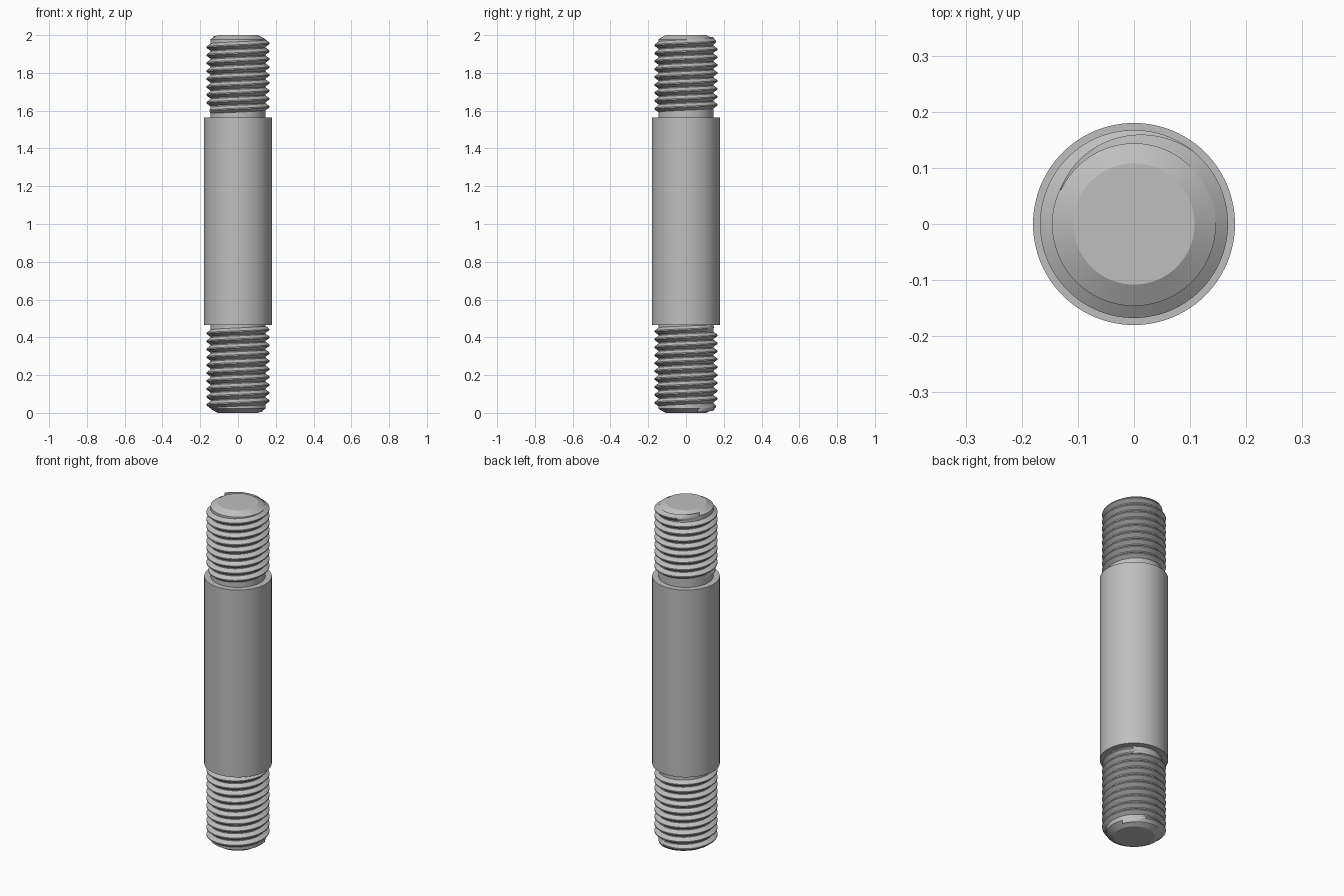
import bpy, bmesh, math

if "Cube" in bpy.data.objects:
    bpy.data.objects.remove(bpy.data.objects["Cube"])

SEGS = 96
CORE, CREST, SHANK, TIP = 0.146, 0.1675, 0.18, 0.108
PITCH = 0.042

steel = bpy.data.materials.new("grey steel")
steel.diffuse_color = (0.52, 0.52, 0.52, 1)
steel.use_nodes = True
steel.node_tree.nodes["Principled BSDF"].inputs["Base Color"].default_value = steel.diffuse_color


def finish(bm, name, angle):
    """Turn a bmesh into a shaded object."""
    bmesh.ops.recalc_face_normals(bm, faces=bm.faces[:])
    mesh = bpy.data.meshes.new(name)
    bm.to_mesh(mesh)
    bm.free()
    mesh.materials.append(steel)
    obj = bpy.data.objects.new(name, mesh)
    bpy.context.collection.objects.link(obj)
    bpy.ops.object.select_all(action='DESELECT')
    obj.select_set(True)
    bpy.context.view_layer.objects.active = obj
    bpy.ops.object.shade_smooth_by_angle(angle=math.radians(angle))
    return obj


def lathe(name, profile):
    """Revolve (radius, height) points around z and cap both ends."""
    bm = bmesh.new()
    rings = []
    for r, z in profile:
        rings.append([bm.verts.new((r * math.cos(a), r * math.sin(a), z))
                      for a in (2 * math.pi * i / SEGS for i in range(SEGS))])
    for low, high in zip(rings, rings[1:]):
        for i in range(SEGS):
            j = (i + 1) % SEGS
            bm.faces.new((low[i], low[j], high[j], high[i]))
    bm.faces.new(rings[0])
    bm.faces.new(rings[-1])
    return finish(bm, name, 20)


def thread(name, start_deg, start_z, turns, fade_deg=105):
    """Right-handed V thread whose crest sinks into the core at both ends."""
    bm = bmesh.new()
    steps = round(turns * SEGS)
    root = CORE - 0.003
    sections = []
    for s in range(steps + 1):
        turned = turns * s / steps
        a = math.radians(start_deg) + 2 * math.pi * turned
        z = start_z + PITCH * turned
        fade = min(1, 360 * min(turned, turns - turned) / fade_deg)
        crest = CORE - 0.001 + (CREST - CORE + 0.001) * fade
        section = [(root, -0.0205), (crest, -0.003), (crest, 0.003), (root, 0.0205)]
        sections.append([bm.verts.new((r * math.cos(a), r * math.sin(a), z + dz))
                         for r, dz in section])
    for p, q in zip(sections, sections[1:]):
        for k in range(4):
            n = (k + 1) % 4
            bm.faces.new((p[k], q[k], q[n], p[n]))
    bm.faces.new(sections[0])
    bm.faces.new(sections[-1])
    return finish(bm, name, 30)


# Stud body: chamfered tips, thread cores and the thicker plain shank
lathe("stud_body", [
    (TIP, 0), (CORE, 0.022), (CORE, 0.465), (SHANK, 0.465),
    (SHANK, 1.565), (CORE, 1.565), (CORE, 1.978), (TIP, 2)])

# Screw threads at both ends
thread("lower_thread", 25, 0.025, 10.2)
thread("upper_thread", 155, 1.597, 9)
